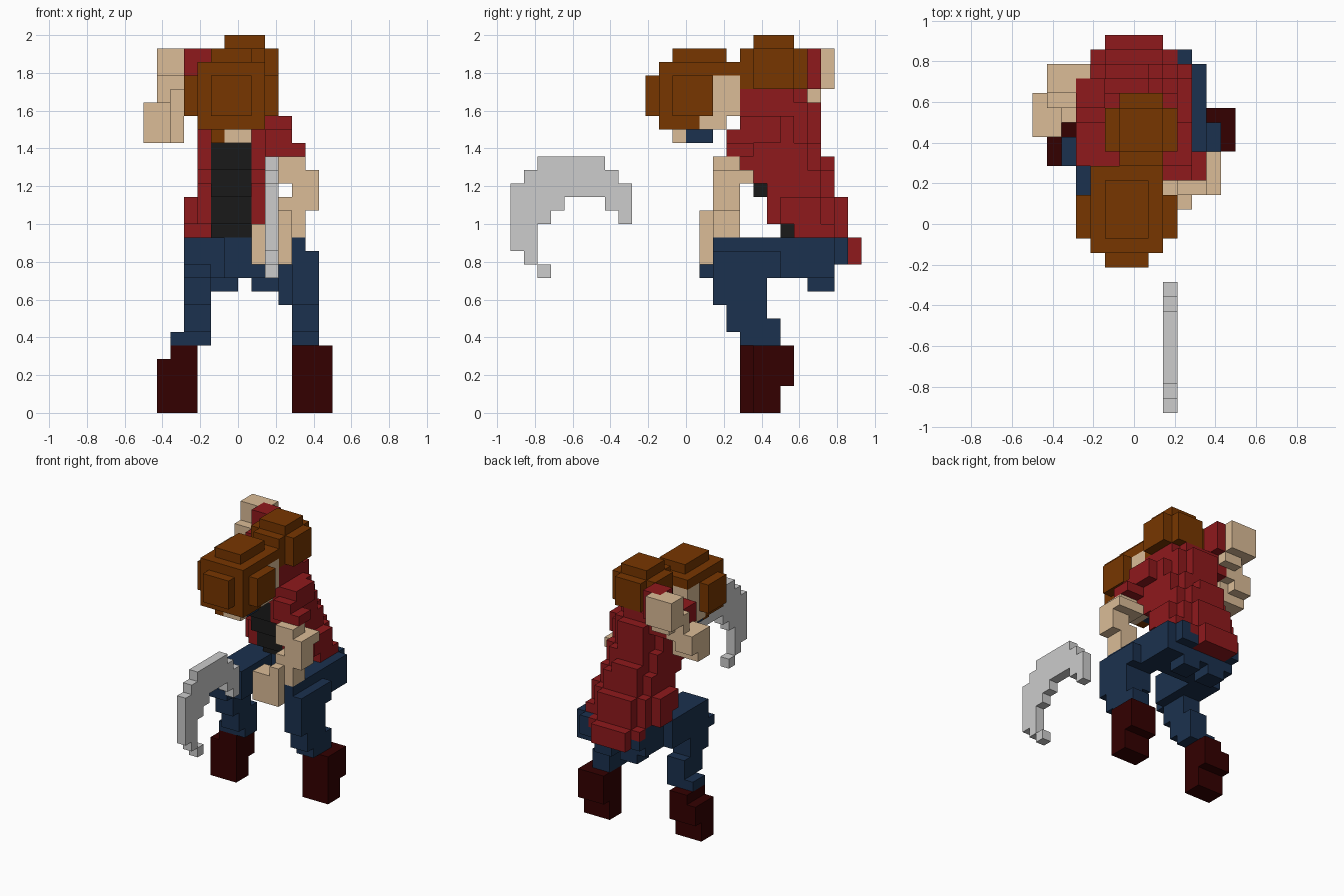
import bpy, bmesh, math

cube = bpy.data.objects.get("Cube")
if cube:
    bpy.data.objects.remove(cube, do_unlink=True)

V = 1 / 14  # block size


def material(name, rgb):
    lin = [((c / 255 + 0.055) / 1.055) ** 2.4 if c > 10 else c / 255 / 12.92 for c in rgb]
    m = bpy.data.materials.new(name)
    m.use_nodes = True
    m.diffuse_color = (*lin, 1)
    m.node_tree.nodes["Principled BSDF"].inputs["Base Color"].default_value = (*lin, 1)
    return m


SKIN = material("skin", (219, 188, 151))
HAIR = material("brown hair", (119, 54, 0))
RED = material("red jacket", (143, 25, 28))
BLUE = material("blue cloth", (27, 49, 78))
BLACK = material("black shirt", (26, 26, 26))
BOOT = material("dark boot", (51, 0, 0))
STEEL = material("grey steel", (204, 204, 204))

owner = {}   # block cell -> part name
parts = {}   # part name -> material


def part(name, mat, *boxes):
    """Claim the free blocks of boxes given as (x0, x1, y0, y1, z0, z1)."""
    parts[name] = mat
    for x0, x1, y0, y1, z0, z1 in boxes:
        for x in range(x0, x1):
            for y in range(y0, y1):
                for z in range(z0, z1):
                    owner.setdefault((x, y, z), name)


# Curved blade: rows of (y0, y1, z0, z1)
blade = [(-11, -6, 18, 19), (-12, -5, 17, 18), (-13, -4, 16, 17), (-13, -9, 15, 16),
         (-6, -4, 15, 16), (-13, -10, 14, 15), (-5, -4, 14, 15), (-13, -11, 12, 14),
         (-12, -11, 11, 12), (-11, -10, 10, 11)]
part("curved_blade", STEEL, *[(2, 3, *row) for row in blade])

# Head, bent forward and down
part("eyes", BLUE, (0, 1, 0, 2, 20, 21), (-2, -1, 0, 2, 20, 21))
part("chin_hair", HAIR, (-2, -1, -1, 0, 20, 21))
part("face", SKIN, (-1, 1, -1, 2, 20, 21), (-3, 2, 1, 3, 21, 22), (-3, 2, 2, 4, 22, 25))
part("hair", HAIR, (-2, 1, -1, 3, 26, 27), (-3, 2, -2, 4, 25, 26), (-4, 3, -1, 2, 22, 25),
     (-3, 2, -2, 2, 22, 25), (-2, 1, -3, -2, 22, 25), (-3, 2, -2, 1, 21, 22))

# Round bun behind the head
part("hair_bun", HAIR, (-1, 2, 5, 8, 24, 28), (-2, 3, 5, 8, 24, 27), (-1, 2, 4, 9, 24, 27))

# Torso, tapering and rounded towards the shoulders
part("shirt", BLACK, (-2, 1, 4, 6, 18, 20), (-2, 1, 5, 7, 16, 18),
     (-2, 1, 6, 8, 14, 16), (-2, 1, 7, 9, 13, 14))
part("jacket", RED,
     (-4, 4, 8, 10, 13, 14), (-4, 4, 7, 10, 14, 16), (-3, 3, 6, 11, 14, 16),
     (-3, 4, 8, 11, 13, 14), (-2, 2, 10, 12, 13, 16),
     (-3, 3, 6, 10, 16, 17), (-3, 3, 5, 10, 17, 18), (-2, 2, 10, 11, 16, 18),
     (-2, 1, 10, 11, 18, 19), (-3, 3, 4, 9, 18, 20), (-3, 3, 4, 8, 20, 22),
     (-2, 2, 8, 9, 20, 22), (-2, 2, 9, 10, 18, 20), (-2, 1, 9, 10, 20, 23),
     (-3, 2, 4, 9, 22, 23), (-2, 2, 4, 8, 23, 24), (-2, 1, 8, 9, 23, 24))
part("jacket_tail", RED, (-3, 3, 11, 12, 12, 13), (-2, 2, 11, 13, 11, 13))

# Raised arm on the -x side
part("raised_sleeve", RED, (-4, -2, 8, 10, 24, 27), (-4, -2, 4, 9, 22, 24),
     (-4, -2, 7, 9, 24, 25))
part("raised_forearm", SKIN, (-6, -4, 9, 11, 24, 27), (-4, -3, 10, 11, 24, 27),
     (-6, -4, 8, 9, 22, 25), (-5, -4, 7, 8, 22, 24), (-5, -3, 9, 10, 23, 24))
part("raised_hand", SKIN, (-7, -5, 6, 8, 20, 23), (-7, -5, 8, 9, 21, 23),
     (-5, -4, 7, 8, 20, 23))

# Lowered arm on the +x side
part("lowered_sleeve", RED, (2, 4, 4, 7, 20, 22), (2, 4, 3, 5, 20, 21), (2, 5, 3, 5, 19, 20))
part("lowered_forearm", SKIN, (3, 5, 2, 4, 18, 19), (3, 6, 2, 5, 17, 18),
     (4, 6, 2, 4, 15, 18), (3, 5, 2, 4, 13, 16))
part("lowered_hand", SKIN, (1, 4, 1, 3, 11, 14), (3, 4, 1, 4, 11, 15))

# Trousers
part("hips", BLUE, (-3, 4, 7, 12, 11, 13), (-3, 4, 7, 11, 10, 11),
     (-2, 0, 9, 11, 9, 10), (1, 3, 9, 11, 9, 10))
part("thigh_minus_x", BLUE, (-4, -1, 2, 8, 10, 13), (-4, -2, 1, 3, 10, 11))
part("shin_minus_x", BLUE, (-4, -2, 2, 5, 8, 10), (-4, -2, 3, 6, 6, 8), (-5, -2, 4, 6, 5, 6))
part("thigh_plus_x", BLUE, (3, 5, 5, 11, 10, 13), (4, 5, 2, 5, 12, 13),
     (4, 6, 2, 7, 10, 12), (3, 4, 4, 6, 8, 11))
part("shin_plus_x", BLUE, (4, 6, 2, 6, 8, 10), (4, 6, 3, 6, 7, 8),
     (4, 6, 3, 7, 6, 7), (4, 6, 4, 7, 5, 6))

# Boots with raised heels
part("boot_minus_x", BOOT, (-6, -3, 4, 6, 0, 4), (-6, -3, 6, 7, 2, 4), (-5, -3, 4, 7, 4, 5))
part("boot_plus_x", BOOT, (4, 7, 5, 7, 0, 5), (4, 7, 7, 8, 2, 5))

# Skin each part with its outward block faces, then merge coplanar ones
for name, mat in parts.items():
    bm = bmesh.new()
    verts = {}
    for cell in [c for c, n in owner.items() if n == name]:
        for axis in range(3):
            for side in (0, 1):
                near = list(cell)
                near[axis] += 2 * side - 1
                if tuple(near) in owner:
                    continue
                ring = []
                for a, b in ((0, 0), (1, 0), (1, 1), (0, 1)):
                    p = list(cell)
                    p[axis] += side
                    p[(axis + 1) % 3] += a
                    p[(axis + 2) % 3] += b
                    p = tuple(p)
                    if p not in verts:
                        verts[p] = bm.verts.new([c * V for c in p])
                    ring.append(verts[p])
                bm.faces.new(ring if side else ring[::-1])
    bmesh.ops.dissolve_limit(bm, angle_limit=math.radians(1), verts=bm.verts[:], edges=bm.edges[:])
    mesh = bpy.data.meshes.new(name)
    bm.to_mesh(mesh)
    bm.free()
    mesh.materials.append(mat)
    bpy.context.collection.objects.link(bpy.data.objects.new(name, mesh))
